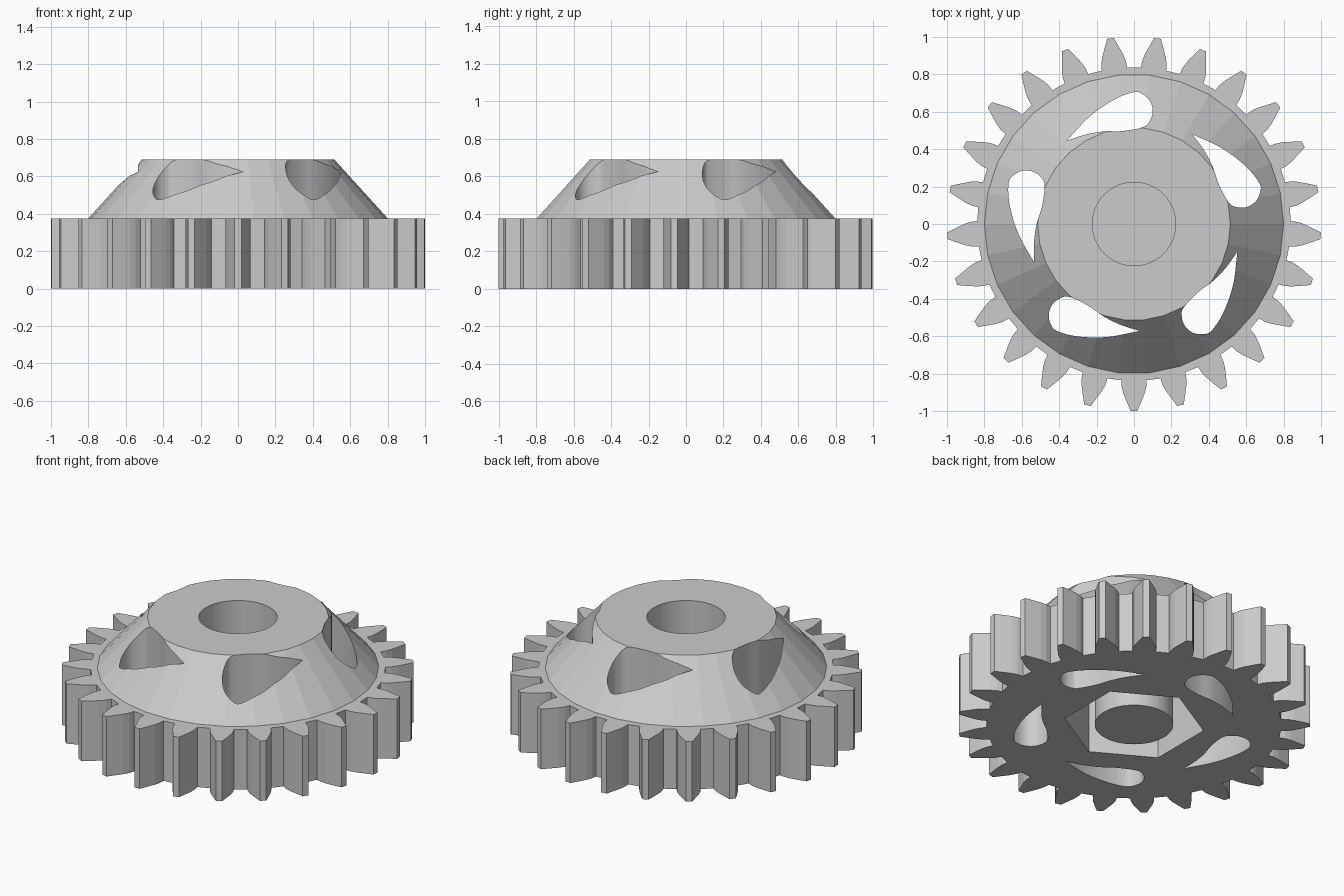
import bpy
import bmesh
from math import cos, sin, pi, radians
from mathutils import Matrix, Vector

cube = bpy.data.objects.get("Cube")
if cube:
    bpy.data.objects.remove(cube, do_unlink=True)

GEAR_TOP, TOP = 0.376, 0.69
TEETH, SLOTS = 25, 5
BORE = 0.223
POCKET_TOP, BORE_FLOOR = 0.40, 0.42

grey = bpy.data.materials.new("plain grey")
grey.use_nodes = True
grey.diffuse_color = (0.6, 0.6, 0.6, 1)
grey.node_tree.nodes["Principled BSDF"].inputs["Base Color"].default_value = (0.6, 0.6, 0.6, 1)


def ring(radius, count, start=0.0):
    return [(radius * cos(start + 2 * pi * i / count),
             radius * sin(start + 2 * pi * i / count)) for i in range(count)]


def loft(bm, layers):
    """Closed solid through a list of (outline, z) layers."""
    loops = [[bm.verts.new((x, y, z)) for x, y in outline] for outline, z in layers]
    n = len(loops[0])
    for low, high in zip(loops, loops[1:]):
        for i in range(n):
            j = (i + 1) % n
            bm.faces.new((low[i], low[j], high[j], high[i]))
    bm.faces.new(loops[0][::-1])
    bm.faces.new(loops[-1])


def make_object(name, *solids):
    bm = bmesh.new()
    for layers in solids:
        loft(bm, layers)
    bmesh.ops.recalc_face_normals(bm, faces=bm.faces)
    mesh = bpy.data.meshes.new(name)
    bm.to_mesh(mesh)
    bm.free()
    mesh.materials.append(grey)
    obj = bpy.data.objects.new(name, mesh)
    bpy.context.collection.objects.link(obj)
    return obj


def combine(target, tool, operation):
    mod = target.modifiers.new(tool.name, 'BOOLEAN')
    mod.operation, mod.object, mod.solver = operation, tool, 'EXACT'
    bpy.context.view_layer.objects.active = target
    bpy.ops.object.modifier_apply(modifier=mod.name)
    bpy.data.objects.remove(tool, do_unlink=True)


def smooth_path(points, steps=6):
    """Catmull-Rom curve through an open list of points."""
    p = [Vector(q) for q in points]
    p = [2 * p[0] - p[1]] + p + [2 * p[-1] - p[-2]]
    out = []
    for a, b, c, d in zip(p, p[1:], p[2:], p[3:]):
        for s in range(steps):
            t = s / steps
            out.append(0.5 * (2 * b + (c - a) * t + (2 * a - 5 * b + 4 * c - d) * t ** 2
                              + (3 * b - a - 3 * c + d) * t ** 3))
    return out + [p[-2]]


def turned(points, angle):
    rot = Matrix.Rotation(angle, 2)
    return [tuple(rot @ Vector(q)) for q in points]


# Toothed rim: one tooth flank, mirrored and repeated round the wheel
flank = [(0.835, 0.068), (0.87, 0.066), (0.905, 0.057), (0.95, 0.039), (1.0, 0.018)]
tooth = [(r, -w) for r, w in flank] + [(r, w) for r, w in reversed(flank)]
outline = []
for i in range(TEETH):
    outline += turned(tooth, -pi / 2 + 2 * pi * i / TEETH)
gear = make_object("gear_wheel", [(outline, 0), (outline, GEAR_TOP)])

# Sloped hub on top of the rim
base = ring(0.80, 30)
hub = make_object("hub", [(base, 0.2), (base, GEAR_TOP), (ring(0.515, 30), TOP)])
combine(gear, hub, 'UNION')

# Teardrop slots, with a round end and a swept tail
fat_end = [(0.1 * cos(radians(a)), 0.605 + 0.1 * sin(radians(a)))
           for a in range(-60, 91, 30)]
slot = smooth_path([(-0.36, 0.445), (-0.26, 0.478), (-0.16, 0.495), (-0.06, 0.497)]
                   + fat_end
                   + [(-0.11, 0.663), (-0.24, 0.572), (-0.36, 0.445)])[:-1]
cuts = []
for i in range(SLOTS):
    shape = turned(slot, 2 * pi * i / SLOTS)
    cuts.append([(shape, -0.2), (shape, 1)])

# Six-sided pocket below and round bore above
hexagon, circle = ring(0.40, 6, pi / 6), ring(BORE, 72)
cuts.append([(hexagon, -0.2), (hexagon, POCKET_TOP)])
cuts.append([(circle, BORE_FLOOR), (circle, 1)])
for n, cut in enumerate(cuts):
    combine(gear, make_object("cutter_%d" % n, cut), 'DIFFERENCE')

# Round plug standing in the pocket
plug = make_object("pocket_plug", [(circle, 0), (circle, POCKET_TOP + 0.01)])

# Smooth the fine curves, keep the facets of the hub crisp
for obj in (gear, plug):
    bpy.ops.object.select_all(action='DESELECT')
    obj.select_set(True)
    bpy.context.view_layer.objects.active = obj
    bpy.ops.object.shade_smooth_by_angle(angle=radians(7))
